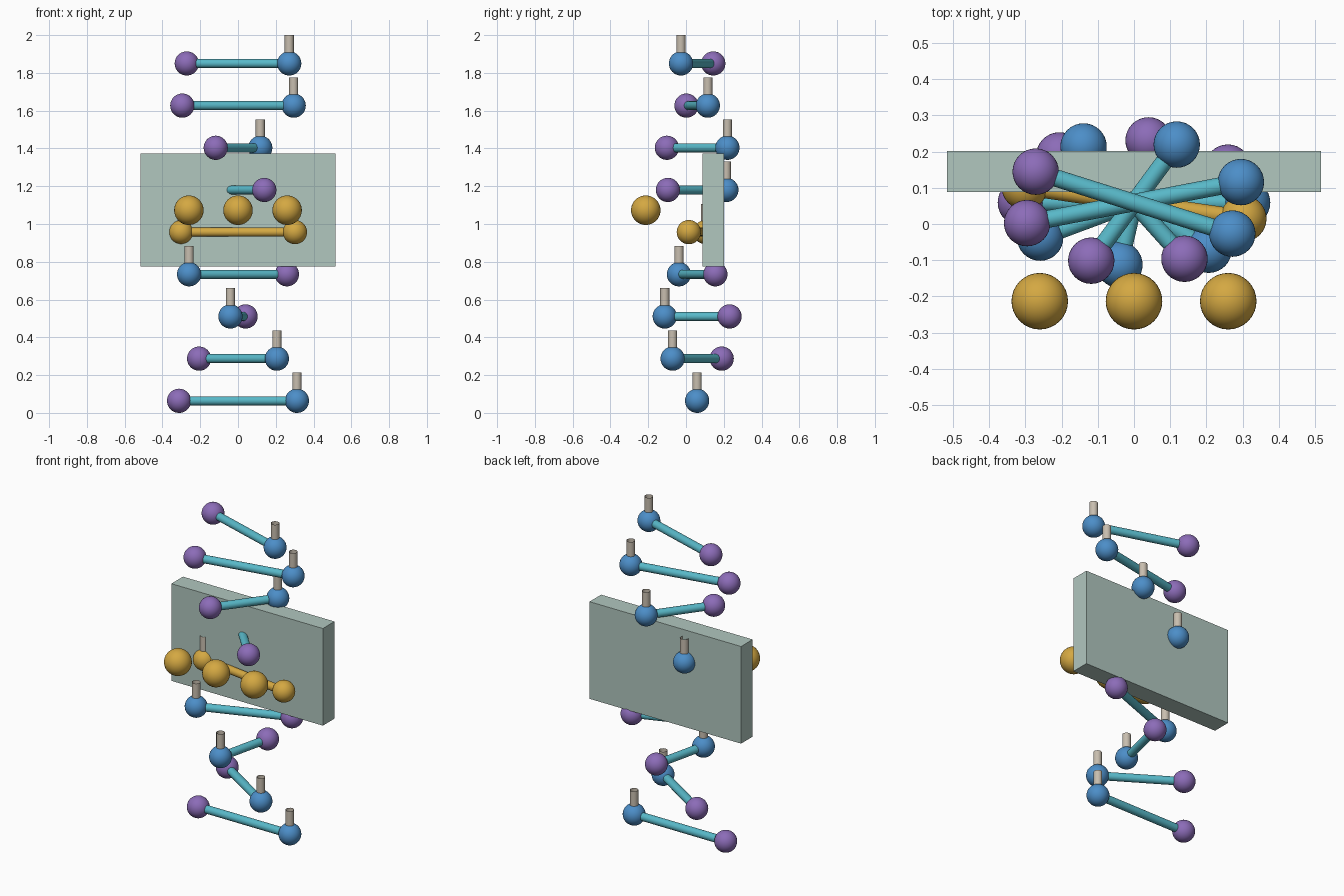
import bpy
import math
from mathutils import Vector

if "Cube" in bpy.data.objects:
    bpy.data.objects.remove(bpy.data.objects["Cube"], do_unlink=True)


def material(name, rgb):
    """Flat material from 0-255 screen values, converted to linear."""
    color = [((c / 255 + 0.055) / 1.055) ** 2.4 for c in rgb] + [1]
    mat = bpy.data.materials.new(name)
    mat.use_nodes = True
    mat.diffuse_color = color
    mat.node_tree.nodes["Principled BSDF"].inputs["Base Color"].default_value = color
    return mat


BLUE = material("blue", (76, 142, 200))
PURPLE = material("purple", (140, 108, 184))
TEAL = material("teal", (88, 184, 200))
GOLD = material("gold", (212, 168, 66))
STONE = material("warm grey", (200, 190, 175))
PANEL = material("pale green grey", (177, 199, 191))


def finish(name, mat, smooth=True):
    obj = bpy.context.object
    obj.name = name
    obj.data.materials.append(mat)
    if smooth:
        bpy.ops.object.shade_smooth_by_angle()
    return obj


def ball(name, center, radius, mat):
    bpy.ops.mesh.primitive_uv_sphere_add(segments=32, ring_count=20, radius=radius, location=center)
    return finish(name, mat)


def tube(name, start, end, radius, mat):
    """Open-ended round tube between two points."""
    axis = end - start
    bpy.ops.mesh.primitive_cylinder_add(
        vertices=24, radius=radius, depth=axis.length, end_fill_type='NOTHING',
        location=(start + end) / 2, rotation=axis.to_track_quat('Z', 'Y').to_euler())
    return finish(name, mat)


# Twisted ladder: two strands of balls on a flattened helix
LEVELS = 9
GOLD_LEVEL = 4
TWIST = -0.85
RADIUS_X, RADIUS_Y = 0.312, 0.173
CENTER_Y = 0.059
BALL = 0.064
ROD = 0.024
STEP = (1.85 - BALL) / (LEVELS - 1)

for level in range(LEVELS):
    angle = level * TWIST
    middle = Vector((0, CENTER_Y, BALL + level * STEP))
    arm = Vector((RADIUS_X * math.cos(angle), RADIUS_Y * math.sin(angle), 0))
    first, second = middle + arm, middle - arm
    golden = level == GOLD_LEVEL
    ball(f"first_strand_ball_{level}", first, BALL, GOLD if golden else BLUE)
    ball(f"second_strand_ball_{level}", second, BALL, GOLD if golden else PURPLE)
    tube(f"rung_{level}", first, second, ROD, GOLD if golden else TEAL)
    # Upright open pin on the first strand
    tube(f"pin_{level}", first + Vector((0, 0, 0.04)), first + Vector((0, 0, 0.15)), ROD, STONE)

# Row of larger balls in front
for side, x in (("right", -0.26), ("middle", 0), ("left", 0.26)):
    ball(f"front_ball_{side}", (x, -0.213, 1.073), 0.078, GOLD)

# Flat panel behind
bpy.ops.mesh.primitive_cube_add(size=1, location=(0, 0.145, 1.073))
bpy.context.object.scale = (1.032, 0.113, 0.598)
finish("back_panel", PANEL, smooth=False)
